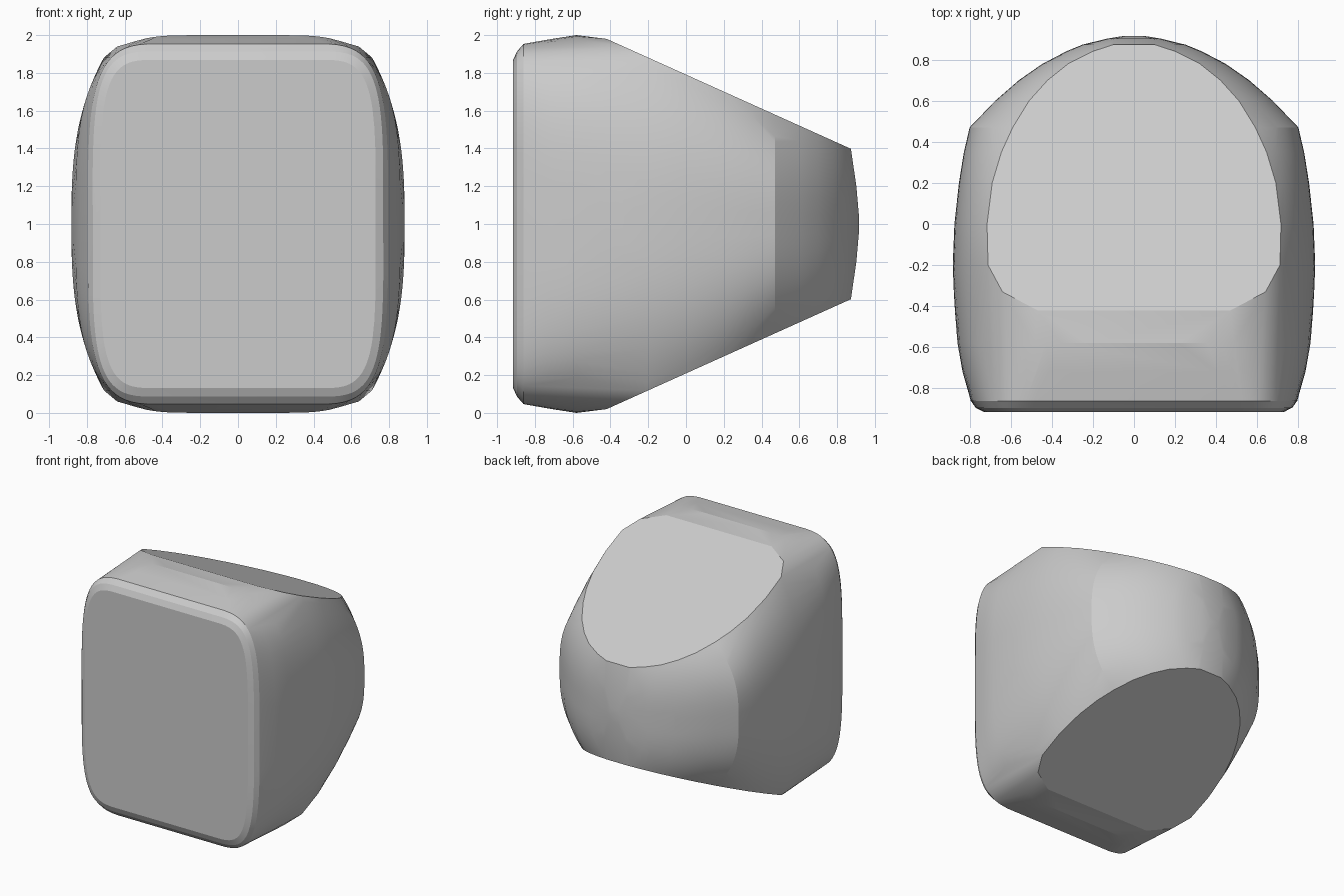
import bpy, bmesh, math

if "Cube" in bpy.data.objects:
    bpy.data.objects.remove(bpy.data.objects["Cube"])

N = 20  # points per quarter section


def front_quarter(w, f, h, n):
    """Rounded-rectangle quarter: flat top to x=f, then a superellipse corner."""
    pts = [(0.0, h)]
    for i in range(N + 1):
        a = math.pi / 2 * i / N
        pts.append((f + (w - f) * math.cos(a) ** (2 / n), h * math.sin(a) ** (2 / n)))
    return pts


def wedge_quarter(w, f, h, n):
    """Quarter with a sharp planar top edge at x=f and bulging side."""
    pts = [(0.0, h)]
    for i in range(N + 1):
        v = i / N
        pts.append((f + (w - f) * (1 - v ** n), h * v))
    return pts


# y, half width, flat half width, half height, exponent
FRONT = [
    (-0.915, 0.73, 0.38, 0.87, 4.4),
    (-0.895, 0.77, 0.38, 0.915, 4.2),
    (-0.86, 0.795, 0.36, 0.955, 3.9),
    (-0.72, 0.835, 0.28, 0.98, 3.5),
    (-0.58, 0.86, 0.22, 1.0, 3.3),
]
# y, half width, half width of the sloping plane (height follows the plane)
WEDGE = [
    (-0.42, 0.872, 0.47), (-0.33, 0.877, 0.64), (-0.2, 0.882, 0.71),
    (0.0, 0.874, 0.715), (0.2, 0.852, 0.69), (0.35, 0.828, 0.645),
    (0.47, 0.80, 0.59), (0.6, 0.675, 0.51), (0.7, 0.56, 0.42),
    (0.78, 0.445, 0.32), (0.84, 0.33, 0.20), (0.873, 0.25, 0.10),
]

bm = bmesh.new()


def add_section(y, quarter):
    for x, z in quarter:
        for sx in (-1, 1):
            for sz in (-1, 1):
                bm.verts.new((sx * x, y, 1.0 + sz * z))


for y, w, f, h, n in FRONT:
    add_section(y, front_quarter(w, f, h, n))
for y, w, f in WEDGE:
    add_section(y, wedge_quarter(w, f, 0.98 - (y + 0.42) * 0.45, 2.8))

# gently domed back
for y, w, h in ((0.902, 0.13, 0.2), (0.915, 0.05, 0.05)):
    add_section(y, wedge_quarter(w, w * 0.7, h, 2))

# wrap the sections in one convex skin
bmesh.ops.remove_doubles(bm, verts=bm.verts[:], dist=0.001)
res = bmesh.ops.convex_hull(bm, input=bm.verts[:])
loose = [v for v in bm.verts if not v.link_faces]
bmesh.ops.delete(bm, geom=loose, context='VERTS')
bmesh.ops.dissolve_limit(bm, angle_limit=math.radians(1.0),
                         verts=bm.verts[:], edges=bm.edges[:])
bmesh.ops.recalc_face_normals(bm, faces=bm.faces[:])

mesh = bpy.data.meshes.new("rounded_wedge_block")
bm.to_mesh(mesh)
bm.free()
block = bpy.data.objects.new("rounded_wedge_block", mesh)
bpy.context.collection.objects.link(block)
bpy.context.view_layer.objects.active = block
block.select_set(True)
bpy.ops.object.shade_smooth_by_angle(angle=math.radians(12))
